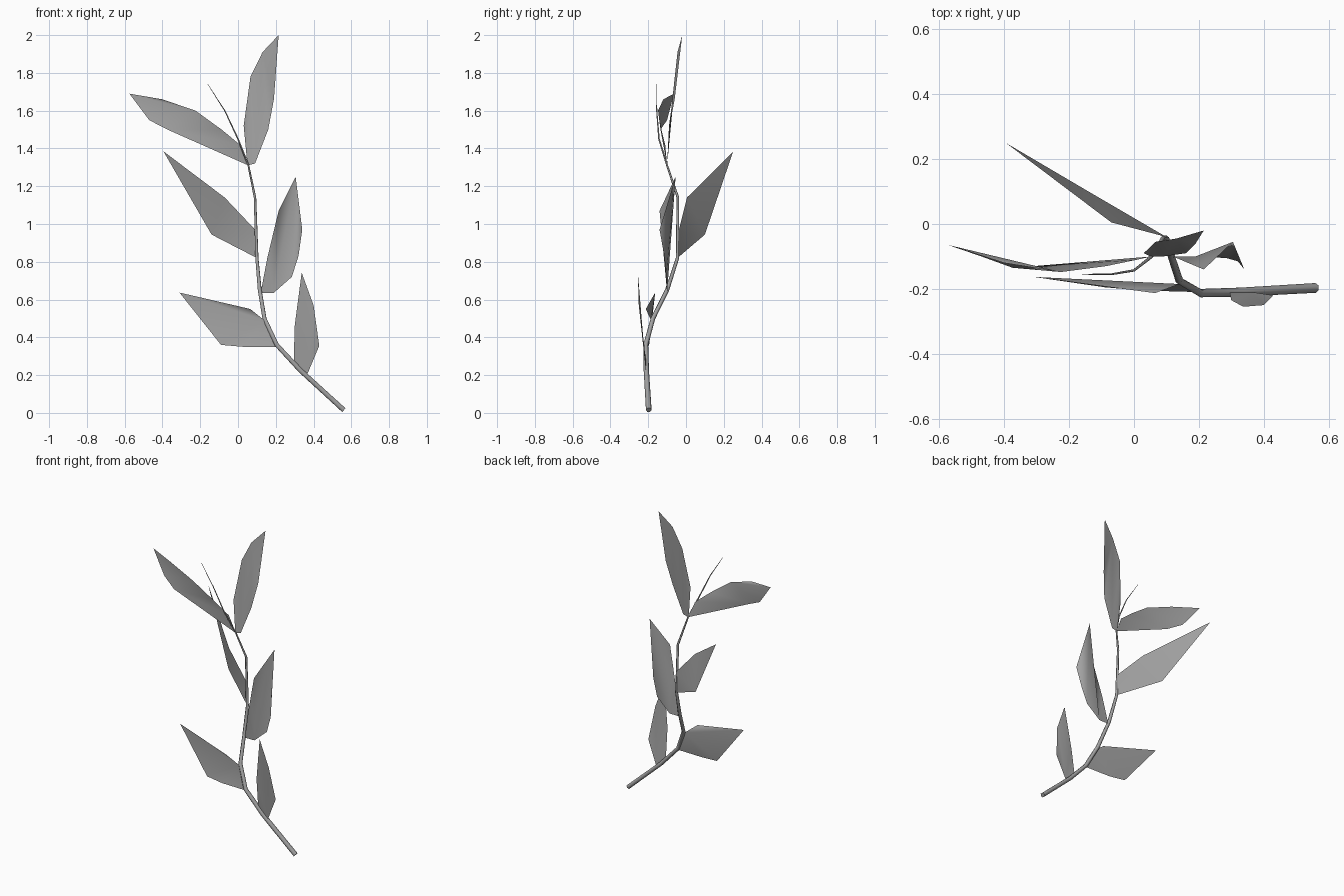
import bpy
import bmesh

default_cube = bpy.data.objects.get("Cube")
if default_cube:
    bpy.data.objects.remove(default_cube, do_unlink=True)


def make_material(name, colour):
    material = bpy.data.materials.new(name)
    material.use_nodes = True
    material.diffuse_color = colour
    shader = next(n for n in material.node_tree.nodes if n.type == "BSDF_PRINCIPLED")
    shader.inputs["Base Color"].default_value = colour
    return material


plant_grey = make_material("plant grey", (0.36, 0.36, 0.36, 1))


def add_mesh_object(name, mesh):
    """Link a mesh as a smooth shaded plant part."""
    plant_part = bpy.data.objects.new(name, mesh)
    bpy.context.collection.objects.link(plant_part)
    mesh.materials.clear()
    mesh.materials.append(plant_grey)
    for polygon in mesh.polygons:
        polygon.use_smooth = True


def make_leaf(name, outline):
    """Thin leaf blade: its outline runs from the base, round the tip and back."""
    blade = bmesh.new()
    corners = [blade.verts.new(point) for point in outline]
    blade.faces.new(corners)
    bmesh.ops.triangulate(blade, faces=blade.faces[:])
    mesh = bpy.data.meshes.new(name)
    blade.to_mesh(mesh)
    blade.free()
    add_mesh_object(name, mesh)


def make_stem(name, path):
    """Tapering tube along a path of (position, radius) pairs."""
    curve = bpy.data.curves.new(name + " path", "CURVE")
    curve.dimensions = "3D"
    curve.bevel_depth = 1
    curve.bevel_resolution = 1
    curve.use_fill_caps = True
    spline = curve.splines.new("POLY")
    spline.points.add(len(path) - 1)
    for point, (position, radius) in zip(spline.points, path):
        point.co = (*position, 1)
        point.radius = radius
    guide = bpy.data.objects.new(name + " guide", curve)
    bpy.context.collection.objects.link(guide)
    bpy.context.view_layer.update()
    evaluated = guide.evaluated_get(bpy.context.evaluated_depsgraph_get())
    mesh = bpy.data.meshes.new_from_object(evaluated)
    bpy.data.objects.remove(guide, do_unlink=True)
    bpy.data.curves.remove(curve)
    add_mesh_object(name, mesh)


# Curving stem, thick at the cut end and hair thin at the tip
make_stem("stem", [
    ((.56, -.197, .015), .015),
    ((.33, -.21, .225), .014),
    ((.205, -.213, .36), .013),
    ((.14, -.175, .5), .012),
    ((.115, -.1, .65), .011),
    ((.1, -.045, .82), .009),
    ((.09, -.043, 1.14), .007),
    ((.055, -.1, 1.31), .005),
    ((0, -.143, 1.45), .004),
    ((-.07, -.155, 1.6), .003),
    ((-.16, -.155, 1.74), .001),
])

# Lower pair of leaves
make_leaf("lower_left_leaf", [
    (.365, -.21, .2), (.43, -.22, .355), (.4, -.25, .57),
    (.337, -.255, .743), (.3, -.235, .46), (.295, -.21, .265),
])
make_leaf("lower_right_leaf", [
    (.205, -.21, .35), (.14, -.185, .49), (.065, -.213, .55),
    (-.31, -.163, .637), (-.09, -.195, .36), (.025, -.205, .35),
])

# Middle pair of leaves
make_leaf("middle_left_leaf", [
    (.12, -.1, .636), (.19, -.1, .636), (.285, -.105, .72), (.32, -.115, .83),
    (.34, -.14, .97), (.305, -.055, 1.25), (.215, -.14, 1.07), (.155, -.115, .82),
])
make_leaf("middle_right_leaf", [
    (.1, -.045, .82), (.1, -.04, .96), (-.07, .005, 1.14),
    (-.395, .25, 1.385), (-.14, .1, .944),
])

# Upper pair of leaves
make_leaf("upper_left_leaf", [
    (.05, -.1, 1.31), (.09, -.1, 1.32), (.16, -.09, 1.5), (.19, -.06, 1.66),
    (.215, -.02, 2), (.13, -.045, 1.91), (.066, -.055, 1.78), (.03, -.09, 1.52),
])
make_leaf("upper_right_leaf", [
    (.055, -.1, 1.31), (.01, -.11, 1.42), (-.087, -.13, 1.5), (-.225, -.148, 1.6),
    (-.4, -.12, 1.66), (-.575, -.064, 1.69), (-.47, -.1, 1.55), (-.374, -.135, 1.5),
])
